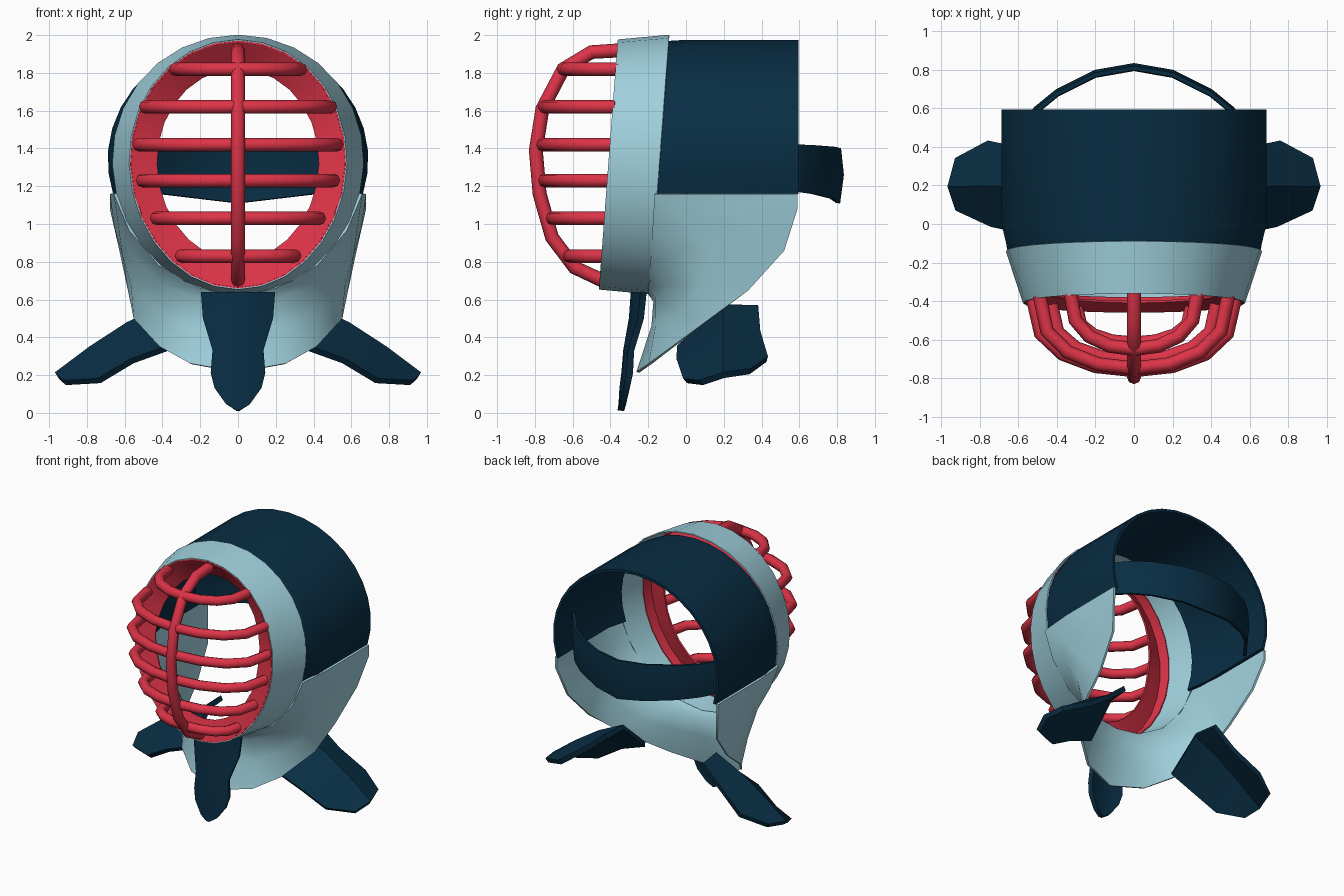
import bpy
from math import sin, cos, pi, radians

cube = bpy.data.objects.get("Cube")
if cube:
    bpy.data.objects.remove(cube)


def material(name, rgb):
    m = bpy.data.materials.new(name)
    m.use_nodes = True
    m.diffuse_color = (*rgb, 1)
    m.node_tree.nodes["Principled BSDF"].inputs["Base Color"].default_value = (*rgb, 1)
    return m


NAVY = material("navy cloth", (0.0025, 0.026, 0.056))
PALE = material("pale blue leather", (0.35, 0.63, 0.72))
RED = material("red metal", (0.72, 0.034, 0.064))


def finish(obj, angle=40):
    bpy.ops.object.select_all(action="DESELECT")
    obj.select_set(True)
    bpy.context.view_layer.objects.active = obj
    bpy.ops.object.convert(target="MESH")
    bpy.ops.object.shade_smooth_by_angle(angle=radians(angle))


def sheet(name, rows, mat, thick, closed=False, mirror=False):
    """Loft a sheet through rows of points and give it thickness."""
    n = len(rows[0])
    faces = []
    for r in range(len(rows) - 1):
        for c in range(n if closed else n - 1):
            d = (c + 1) % n
            faces.append((r * n + c, r * n + d, (r + 1) * n + d, (r + 1) * n + c))
    mesh = bpy.data.meshes.new(name)
    mesh.from_pydata([p for row in rows for p in row], [], faces)
    mesh.materials.append(mat)
    obj = bpy.data.objects.new(name, mesh)
    bpy.context.collection.objects.link(obj)
    if mirror:
        obj.modifiers.new("Mirror", "MIRROR")
    solid = obj.modifiers.new("Thickness", "SOLIDIFY")
    solid.thickness = thick
    solid.offset = 0
    finish(obj)


def rod(name, path, radius):
    """Round bar along a path."""
    curve = bpy.data.curves.new(name, "CURVE")
    curve.dimensions = "3D"
    curve.bevel_depth = radius
    curve.bevel_resolution = 2
    curve.use_fill_caps = True
    spline = curve.splines.new("POLY")
    spline.points.add(len(path) - 1)
    for point, co in zip(spline.points, path):
        point.co = (*co, 1)
    curve.materials.append(RED)
    obj = bpy.data.objects.new(name, curve)
    bpy.context.collection.objects.link(obj)
    finish(obj, 50)


def lean(z):
    """Depth of the tilted face plane at a height."""
    return -0.36 - 0.1 * (1.98 - z) / 1.32


def oval(width, height, back, recess=0, steps=28):
    """Egg-shaped ring behind the face plane; recess sinks its top further."""
    pts = []
    for i in range(steps):
        a = 2 * pi * i / steps
        z = 1.315 + height * sin(a)
        y = lean(z) + back + recess * max(0, sin(a))
        pts.append((width * cos(a) * (1 + 0.03 * sin(a)), y, z))
    return pts


# Face rim, with the red flange and its lining inside it
sheet("face_rim", [oval(0.573, 0.658, 0), oval(0.662, 0.683, 0.27)], PALE, 0.008, closed=True)
sheet("grille_lining", [oval(0.567, 0.652, 0), oval(0.588, 0.657, 0.08)], RED, 0.008, closed=True)
sheet("grille_flange", [oval(0.567, 0.652, 0.005), oval(0.43, 0.51, 0.045, 0.08)], RED, 0.012,
      closed=True)

# Grille: horizontal bars as (height, half width, front depth)
bars = [(1.82, 0.33, -0.65), (1.62, 0.49, -0.75), (1.42, 0.525, -0.76),
        (1.23, 0.505, -0.75), (1.03, 0.43, -0.71), (0.83, 0.3, -0.62)]
for i, (z, w, front) in enumerate(bars):
    start = lean(z) + 0.015
    path = []
    for k in range(9):
        a = pi * (k / 8 - 0.5)
        path.append((w * sin(a), start + (front - start) * max(0, cos(a)) ** 0.75, z))
    rod(f"grille_bar_{i + 1}", path, 0.036)

spine = [(-0.34, 1.92), (-0.5, 1.91), (-0.65, 1.82), (-0.76, 1.61), (-0.795, 1.39),
         (-0.775, 1.16), (-0.71, 0.93), (-0.59, 0.77), (-0.44, 0.7)]
rod("grille_spine", [(0, y, z) for y, z in spine], 0.037)

# Head cover: arched shell, tucked in towards the rim and open at the back
arch = []
for k in range(21):
    a = -0.292 + (pi + 0.584) * k / 20
    arch.append((0.68 * cos(a), 1.34 + 0.625 * sin(a)))
sheet("head_cover", [[(x * 0.95, lean(z) + 0.262, z - 0.006) for x, z in arch],
                     [(x, 0, z) for x, z in arch],
                     [(x, 0.595, z) for x, z in arch]], NAVY, 0.02)

# Chin and cheek guard, half of it lofted from upper to lower edge
upper = [(0, -0.195, 0.635), (0.2, -0.195, 0.665), (0.415, -0.185, 0.785), (0.57, -0.175, 0.97),
         (0.65, -0.165, 1.16), (0.67, 0.1, 1.16), (0.67, 0.59, 1.16)]
neck = [(0, -0.165, 0.59), (0.21, -0.155, 0.61), (0.4, -0.08, 0.68), (0.565, -0.03, 0.86),
        (0.63, 0, 1.02), (0.66, 0.24, 1.08), (0.67, 0.59, 1.14)]
middle = [(0, -0.175, 0.46), (0.25, -0.155, 0.46), (0.41, -0.03, 0.53), (0.56, 0.08, 0.68),
          (0.605, 0.15, 0.84), (0.645, 0.38, 0.98), (0.67, 0.59, 1.12)]
lower = [(0, -0.255, 0.215), (0.25, -0.19, 0.26), (0.41, -0.07, 0.35), (0.545, 0.13, 0.5),
         (0.575, 0.33, 0.65), (0.62, 0.52, 0.86), (0.67, 0.59, 1.08)]
sheet("chin_guard", [upper, neck, middle, lower], PALE, 0.016, mirror=True)

# Throat flap: rows of (half width, depth, height), bowed backwards at the edges
throat = [(0.19, -0.275, 0.64), (0.18, -0.285, 0.5), (0.13, -0.315, 0.33), (0.14, -0.325, 0.21),
          (0.12, -0.335, 0.13), (0.06, -0.34, 0.045), (0.01, -0.345, 0.012)]
sheet("throat_flap", [[(w * s, y + 1.4 * (w * s) ** 2, z) for s in (-1, -0.5, 0, 0.5, 1)]
                      for w, y, z in throat], NAVY, 0.035)

# Shoulder flaps, each row running front to back
shoulder = [[(0.365, -0.035, 0.345), (0.38, 0.2, 0.56), (0.4, 0.38, 0.555)],
            [(0.56, -0.04, 0.275), (0.58, 0.2, 0.465), (0.56, 0.39, 0.42)],
            [(0.735, -0.005, 0.17), (0.78, 0.2, 0.335), (0.75, 0.43, 0.285)],
            [(0.92, 0.08, 0.16), (0.96, 0.2, 0.2), (0.92, 0.34, 0.22)]]
sheet("shoulder_flaps", shoulder, NAVY, 0.036, mirror=True)

# Strap behind the head
half = [(0, 0.825), (0.2, 0.79), (0.4, 0.69), (0.51, 0.6), (0.65, 0.42)]
strap = [[(x, y - 0.015, 1.4 + 0.04 * x) for x, y in half],
         [(x, y, 1.26 + 0.08 * x) for x, y in half],
         [(x, y - 0.02, 1.11 + 0.12 * x) for x, y in half]]
sheet("back_strap", strap, NAVY, 0.022, mirror=True)
